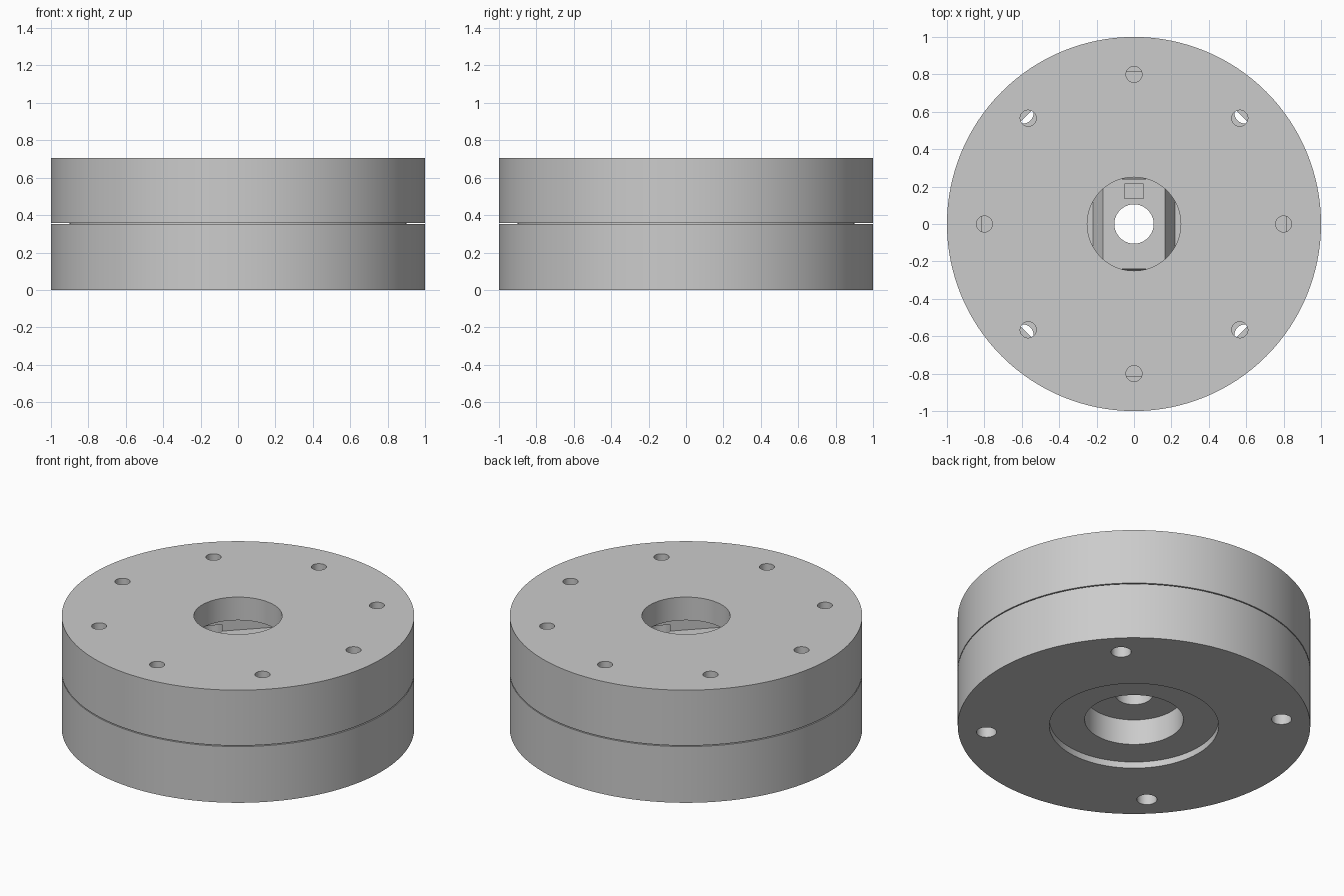
import bpy, bmesh, math
from mathutils import Matrix, Vector

cube = bpy.data.objects.get("Cube")
if cube:
    bpy.data.objects.remove(cube, do_unlink=True)

grey = bpy.data.materials.new("light_grey")
grey.use_nodes = True
colour = (0.6, 0.6, 0.6, 1)
grey.diffuse_color = colour
grey.node_tree.nodes["Principled BSDF"].inputs["Base Color"].default_value = colour


def make_object(name, bm):
    bmesh.ops.recalc_face_normals(bm, faces=bm.faces)
    mesh = bpy.data.meshes.new(name)
    bm.to_mesh(mesh)
    bm.free()
    obj = bpy.data.objects.new(name, mesh)
    bpy.context.collection.objects.link(obj)
    mesh.materials.append(grey)
    return obj


def revolve(name, profile, steps=128):
    """Closed ring from a closed (radius, height) profile."""
    bm = bmesh.new()
    rings = []
    for i in range(steps):
        a = 2 * math.pi * i / steps
        rings.append([bm.verts.new((r * math.cos(a), r * math.sin(a), z)) for r, z in profile])
    for i in range(steps):
        here, there = rings[i], rings[(i + 1) % steps]
        for j in range(len(profile)):
            k = (j + 1) % len(profile)
            bm.faces.new((here[j], there[j], there[k], here[k]))
    return make_object(name, bm)


def add_prism(bm, radius, low, high, sides=32, x=0, y=0, turn=0):
    place = Matrix.Translation((x, y, (low + high) / 2)) @ Matrix.Rotation(turn, 4, "Z")
    bmesh.ops.create_cone(bm, cap_ends=True, segments=sides, radius1=radius,
                          radius2=radius, depth=high - low, matrix=place)


def hole_circle(name, count, start, distance, radius, low, high):
    bm = bmesh.new()
    for i in range(count):
        a = start + 2 * math.pi * i / count
        add_prism(bm, radius, low, high, x=distance * math.cos(a), y=distance * math.sin(a))
    return make_object(name, bm)


def cut(target, *cutters):
    for cutter in cutters:
        cutter.hide_render = True
        cutter.hide_set(True)
        mod = target.modifiers.new("cut", "BOOLEAN")
        mod.operation = "DIFFERENCE"
        mod.solver = "EXACT"
        mod.object = cutter
        bpy.context.view_layer.objects.active = target
        bpy.ops.object.modifier_apply(modifier=mod.name)
        bpy.data.objects.remove(cutter, do_unlink=True)


def smooth(obj):
    bpy.ops.object.select_all(action="DESELECT")
    obj.select_set(True)
    bpy.context.view_layer.objects.active = obj
    bpy.ops.object.shade_smooth_by_angle(angle=math.radians(30))


def cavity(low, high):
    # Eight-sided chamber with flats on the axes and diagonals
    eighth = math.pi / 8
    bm = bmesh.new()
    add_prism(bm, 0.815 / math.cos(eighth), low, high, sides=8, turn=eighth)
    return make_object("cavity_cutter", bm)


SEAM, GAP, TOP, FLOOR = 0.352, 0.006, 0.705, 0.23

# Lower housing with stepped underside bore and a locating lip
lower = revolve("lower_housing", [
    (0.105, 0.2), (0.28, 0.2), (0.28, 0.04), (0.48, 0.04), (0.48, 0), (1, 0),
    (1, SEAM), (0.9, SEAM), (0.9, SEAM + GAP), (0.105, SEAM + GAP)])
cut(lower, cavity(FLOOR, 0.4),
    hole_circle("lower_hole_cutter", 4, math.pi / 4, 0.84, 0.057, -0.1, FLOOR + 0.04))

# Upper housing with wide central opening and eight bolt holes
upper = revolve("upper_housing", [
    (0.25, SEAM + GAP), (1, SEAM + GAP), (1, TOP), (0.25, TOP)])
cut(upper, cavity(0.3, 0.56),
    hole_circle("upper_hole_cutter", 8, 0, 0.8, 0.043, 0.5, 0.8))

# Tapered hub with a through bore and a small key pocket
bm = bmesh.new()
bmesh.ops.create_cube(bm, size=1)
for v in bm.verts:
    raised = v.co.z > 0
    half_x, half_y = (0.165, 0.24) if raised else (0.22, 0.26)
    v.co = Vector((math.copysign(half_x, v.co.x), math.copysign(half_y, v.co.y),
                   0.33 if raised else FLOOR))
hub = make_object("hub", bm)
bm = bmesh.new()
add_prism(bm, 0.105, 0.1, 0.5, sides=128)
bore = make_object("bore_cutter", bm)
bm = bmesh.new()
bmesh.ops.create_cube(bm, size=1, matrix=Matrix.Translation((0, 0.175, 0.35))
                      @ Matrix.Diagonal((0.1, 0.08, 0.08, 1)))
cut(hub, bore, make_object("key_pocket_cutter", bm))

for part in (lower, upper, hub):
    smooth(part)
